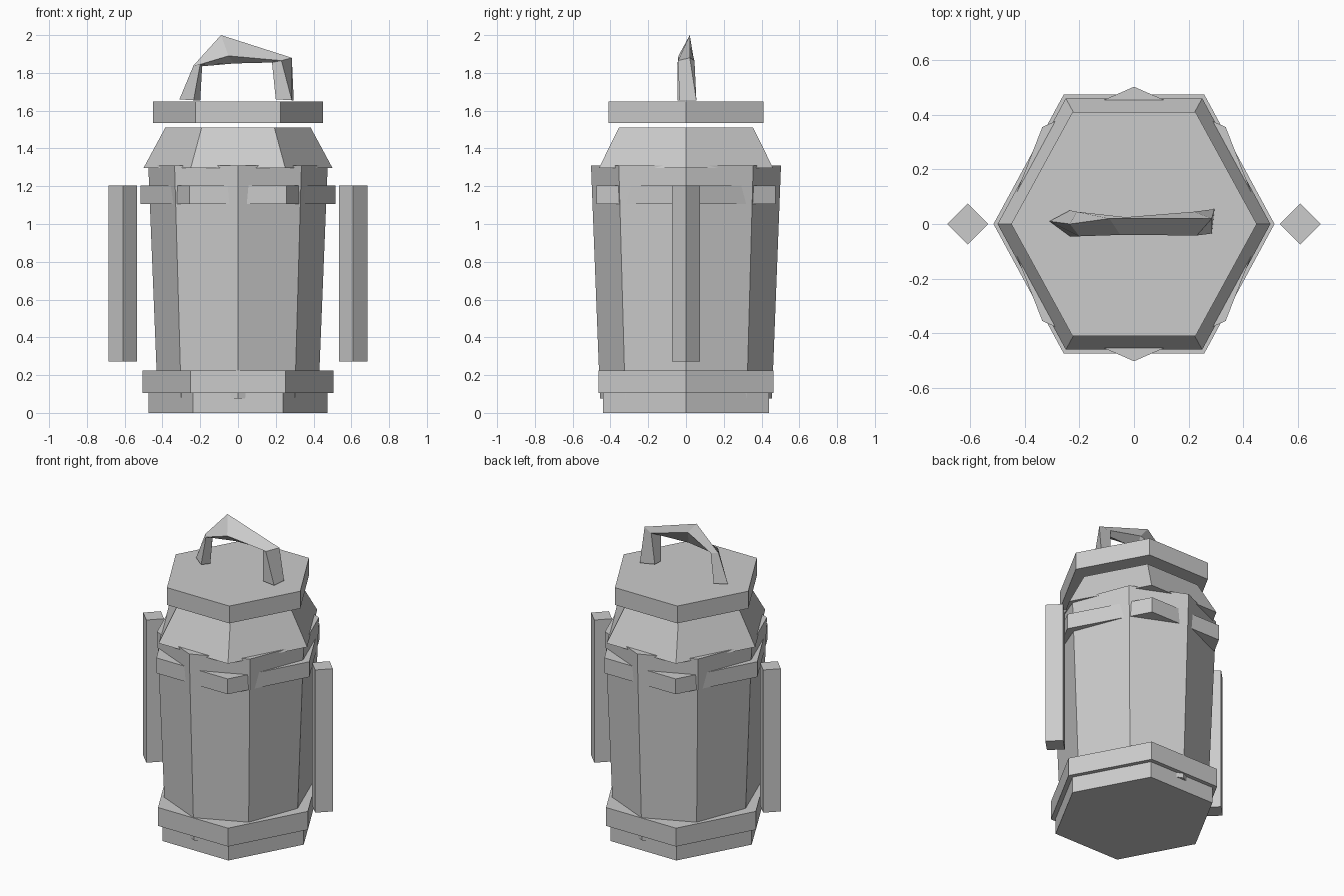
import bpy
import bmesh
from math import cos, sin, tau

if "Cube" in bpy.data.objects:
    bpy.data.objects.remove(bpy.data.objects["Cube"])


def loft(name, rings, smooth=False):
    """Skin a list of closed rings and cap both ends."""
    bm = bmesh.new()
    loops = [[bm.verts.new(p) for p in ring] for ring in rings]
    n = len(loops[0])
    for a, b in zip(loops, loops[1:]):
        for i in range(n):
            j = (i + 1) % n
            bm.faces.new((a[i], a[j], b[j], b[i]))
    bm.faces.new(loops[0][::-1])
    bm.faces.new(loops[-1])
    bmesh.ops.recalc_face_normals(bm, faces=bm.faces)
    for f in bm.faces:
        f.smooth = smooth and len(f.verts) == 4
    me = bpy.data.meshes.new(name)
    bm.to_mesh(me)
    bm.free()
    ob = bpy.data.objects.new(name, me)
    bpy.context.collection.objects.link(ob)
    return ob


def prism(name, sides, low, high, cx=0.0):
    """Tapered prism; low and high are (x radius, y radius, z)."""
    return loft(name, [[(cx + rx * cos(tau * i / sides), ry * sin(tau * i / sides), z)
                        for i in range(sides)] for rx, ry, z in (low, high)])


# Hexagonal base, foot ring, band, shoulder and cap
prism("base", 6, (.475, .506, 0), (.475, .506, .105))
prism("foot_ring", 6, (.505, .536, .105), (.505, .536, .225))
prism("upper_band", 6, (.515, .548, 1.105), (.515, .548, 1.205))
prism("shoulder", 6, (.50, .532, 1.297), (.385, .41, 1.51))
prism("cap", 6, (.45, .475, 1.535), (.45, .475, 1.648))

# Octagonal tapered body
prism("body", 8, (.425, .455, .075), (.475, .503, 1.31))

# Diamond-section side bars
for side, sx in (("left", -1), ("right", 1)):
    prism(side + "_side_bar", 4, (.075, .075, .273), (.075, .075, 1.205), sx * .61)

# Twisted carrying handle: each ring runs outer, front, inner, back
handle = loft("carry_handle", [
    [(-.31, .01, 1.66), (-.235, -.045, 1.655), (-.20, .0, 1.655), (-.235, .05, 1.66)],
    [(-.235, .0, 1.84), (-.20, -.045, 1.845), (-.19, .01, 1.835), (-.21, .045, 1.85)],
    [(-.09, .02, 2.0), (-.05, -.04, 1.89), (-.02, .0, 1.85), (-.03, .025, 1.93)],
    [(.285, .02, 1.88), (.23, -.042, 1.865), (.18, .0, 1.855), (.22, .045, 1.865)],
    [(.295, .055, 1.655), (.285, -.035, 1.655), (.20, -.03, 1.66), (.205, .03, 1.66)],
])
